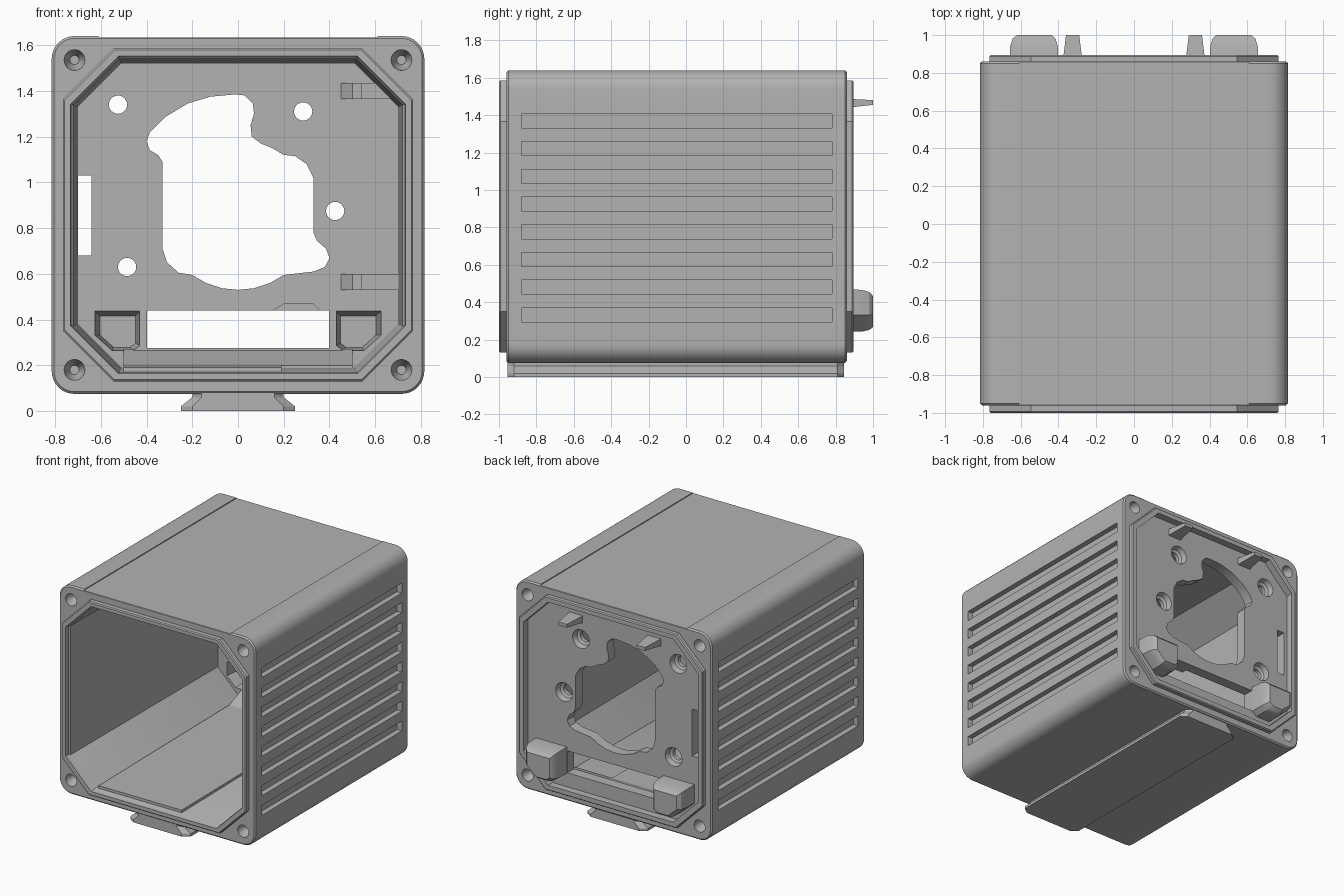
import bpy, bmesh
from math import cos, sin, pi, radians

cube = bpy.data.objects.get("Cube")
if cube:
    bpy.data.objects.remove(cube, do_unlink=True)

grey = bpy.data.materials.new("housing grey")
grey.use_nodes = True
colour = (0.45, 0.45, 0.45, 1)
grey.diffuse_color = colour
grey.node_tree.nodes["Principled BSDF"].inputs["Base Color"].default_value = colour


# --- outline helpers: every outline is a loop of (x, z) points ---
def rect(x0, x1, z0, z1):
    return [(x0, z0), (x1, z0), (x1, z1), (x0, z1)]


def octagon(w, z0, z1, c):
    return [(-w + c, z0), (w - c, z0), (w, z0 + c), (w, z1 - c),
            (w - c, z1), (-w + c, z1), (-w, z1 - c), (-w, z0 + c)]


def circle(x, z, r, n=24):
    return [(x + r * cos(2 * pi * i / n), z + r * sin(2 * pi * i / n)) for i in range(n)]


def rounded(w, z0, z1, r, n=8):
    pts = []
    for k, (cx, cz) in enumerate(rect(r - w, w - r, z0 + r, z1 - r)):
        for i in range(n + 1):
            a = pi + k * pi / 2 + i * pi / 2 / n
            pts.append((cx + r * cos(a), cz + r * sin(a)))
    return pts


def shrink(pts, f):
    cx = sum(p[0] for p in pts) / len(pts)
    cz = sum(p[1] for p in pts) / len(pts)
    return [(cx + (x - cx) * f, cz + (z - cz) * f) for x, z in pts]


def mirror(pts):
    return [(-x, z) for x, z in reversed(pts)]


# --- solid helpers: a solid is a list of (y, outline) sections ---
def loft(name, *solids):
    bm = bmesh.new()
    for sections in solids:
        rings = [[bm.verts.new((x, y, z)) for x, z in pts] for y, pts in sections]
        n = len(rings[0])
        for a, b in zip(rings, rings[1:]):
            for i in range(n):
                j = (i + 1) % n
                bm.faces.new((a[i], a[j], b[j], b[i]))
        bm.faces.new(rings[0])
        bm.faces.new(rings[-1])
    bmesh.ops.recalc_face_normals(bm, faces=bm.faces)
    mesh = bpy.data.meshes.new(name)
    bm.to_mesh(mesh)
    bm.free()
    mesh.materials.append(grey)
    ob = bpy.data.objects.new(name, mesh)
    bpy.context.collection.objects.link(ob)
    return ob


def prism(pts, y0, y1):
    return [(y0, pts), (y1, pts)]


def combine(ob, operation, *solids):
    tool = loft("cutter", *solids)
    mod = ob.modifiers.new("bool", 'BOOLEAN')
    mod.operation, mod.solver, mod.object = operation, 'EXACT', tool
    bpy.context.view_layer.objects.active = ob
    bpy.ops.object.modifier_apply(modifier=mod.name)
    bpy.data.objects.remove(tool, do_unlink=True)


def smooth(ob, angle=30):
    bpy.ops.object.select_all(action='DESELECT')
    ob.select_set(True)
    bpy.context.view_layer.objects.active = ob
    bpy.ops.object.shade_smooth_by_angle(angle=radians(angle))


# Housing shell with softened ends and a raised rim front and back
full = rounded(0.815, 0.075, 1.64, 0.1)
soft = rounded(0.805, 0.085, 1.63, 0.09)
housing = loft("housing", [(-0.96, soft), (-0.95, full), (0.85, full), (0.86, soft)])
rim = octagon(0.765, 0.13, 1.585, 0.22)
rim_soft = octagon(0.758, 0.137, 1.578, 0.217)
combine(housing, 'UNION', [(-1, rim_soft), (-0.993, rim), (0.888, rim), (0.895, rim_soft)])

# Clip bumps beside the cable slot
bump = [(0.4, 0.27), (0.44, 0.24), (0.56, 0.24), (0.66, 0.33), (0.66, 0.47), (0.4, 0.47)]
BACK, INNER = 0.84, 0.76

# Tapered cavity and shallow back recess
combine(housing, 'DIFFERENCE',
        [(-1.05, octagon(0.735, 0.16, 1.555, 0.21)), (-0.97, octagon(0.73, 0.165, 1.55, 0.21)),
         (-0.96, octagon(0.72, 0.17, 1.54, 0.2)), (INNER, octagon(0.7, 0.19, 1.52, 0.19))],
        prism(octagon(0.725, 0.17, 1.545, 0.205), BACK, 1.1))
combine(housing, 'UNION', *[[(0.8, b), (0.94, shrink(b, 0.97)), (0.98, shrink(b, 0.88)),
                             (1, shrink(b, 0.72))] for b in (bump, mirror(bump))])

# Main opening in the back plate
opening = [(-0.01, 1.385), (0.03, 1.38), (0.065, 1.345), (0.07, 1.3), (0.055, 1.25),
           (0.06, 1.2), (0.1, 1.17), (0.15, 1.15), (0.2, 1.12), (0.25, 1.115), (0.3, 1.08),
           (0.33, 1.02), (0.33, 0.78), (0.345, 0.745), (0.385, 0.71), (0.4, 0.67),
           (0.38, 0.63), (0.33, 0.61), (0.2, 0.595), (0.14, 0.56), (0.07, 0.537), (0, 0.53),
           (-0.07, 0.537), (-0.14, 0.56), (-0.2, 0.595), (-0.26, 0.605), (-0.31, 0.65),
           (-0.33, 0.71), (-0.33, 1.09), (-0.35, 1.12), (-0.385, 1.14), (-0.4, 1.18),
           (-0.385, 1.22), (-0.32, 1.285), (-0.22, 1.345), (-0.12, 1.375)]
cuts = [prism(p, 0.6, 1.2) for p in (opening, rect(-0.7, -0.64, 0.68, 1.03),
                                     rect(-0.398, 0.398, 0.275, 0.44))]
# Countersunk plate holes
for x, z in ((-0.525, 1.34), (0.285, 1.31), (0.425, 0.875), (-0.485, 0.63)):
    cuts.append([(0.6, circle(x, z, 0.04)), (0.79, circle(x, z, 0.04)),
                 (0.8, circle(x, z, 0.06)), (0.9, circle(x, z, 0.085))])
# Hollows inside the bumps
for b in (bump, mirror(bump)):
    cuts.append([(0.7, shrink(b, 0.8)), (0.95, shrink(b, 0.6))])
combine(housing, 'DIFFERENCE', *cuts)

# Corner screw sockets at both ends
cuts = []
for x in (-0.715, 0.715):
    for z in (0.18, 1.535):
        for y, s in ((-0.96, 1), (0.86, -1)):
            cuts.append([(y - s * 0.02, circle(x, z, 0.046)), (y + s * 0.04, circle(x, z, 0.044)),
                         (y + s * 0.07, circle(x, z, 0.028)), (y + s * 0.1, circle(x, z, 0.02))])
combine(housing, 'DIFFERENCE', *cuts)

# Side grooves and the slightly lowered top panel
cuts = [prism(rect(-0.61, 0.61, 1.633, 1.7), -1.1, 1.1)]
for i in range(8):
    z = 0.295 + i * 0.148
    for s in (-1, 1):
        x0, x1 = sorted((s * 0.775, s * 0.9))
        cuts.append(prism(rect(x0, x1, z, z + 0.075), -0.88, 0.78))
combine(housing, 'DIFFERENCE', *cuts)
smooth(housing)

# Dovetail mounting rail underneath, with clipped ends
rail = [(-0.25, 0), (0.25, 0), (0.25, 0.02), (0.2, 0.06), (0.2, 0.09),
        (-0.2, 0.09), (-0.2, 0.06), (-0.25, 0.02)]
narrow = [(x * 0.8, z) for x, z in rail]
loft("mounting_rail", [(-0.955, narrow), (-0.92, rail), (0.81, rail), (0.845, narrow)])

# Locating tabs on the back plate
for side, s in (("left", 1), ("right", -1)):
    c = s * 0.325
    loft(side + "_locating_tab", [(0.82, rect(c - 0.057, c + 0.057, 1.435, 1.49)),
                                  (1, rect(c - 0.035, c + 0.035, 1.455, 1.48))])

# Board clips on the inside of the plate
for level, z in (("lower", 0.53), ("upper", 1.365)):
    loft(level + "_board_clip", prism(rect(0.54, 0.705, z, z + 0.07), 0.64, 0.78),
         [(0.7, rect(0.5, 0.545, z, z + 0.07)), (0.78, rect(0.435, 0.545, z, z + 0.07))])

# Raised floor pad and the sill below the cable slot
loft("floor_pad", [(-0.94, rect(-0.5, 0.19, 0.15, 0.19)), (INNER, rect(-0.5, 0.19, 0.15, 0.205))])
loft("slot_sill", [(0.6, rect(-0.5, 0.5, 0.18, 0.2)), (0.78, rect(-0.5, 0.5, 0.18, 0.272))])

# Small rounded lug above the slot
lug = [(0.15, 0.44), (0.36, 0.44), (0.33, 0.47), (0.2, 0.47)]
loft("slot_lug", prism(lug, 0.72, 0.78))
